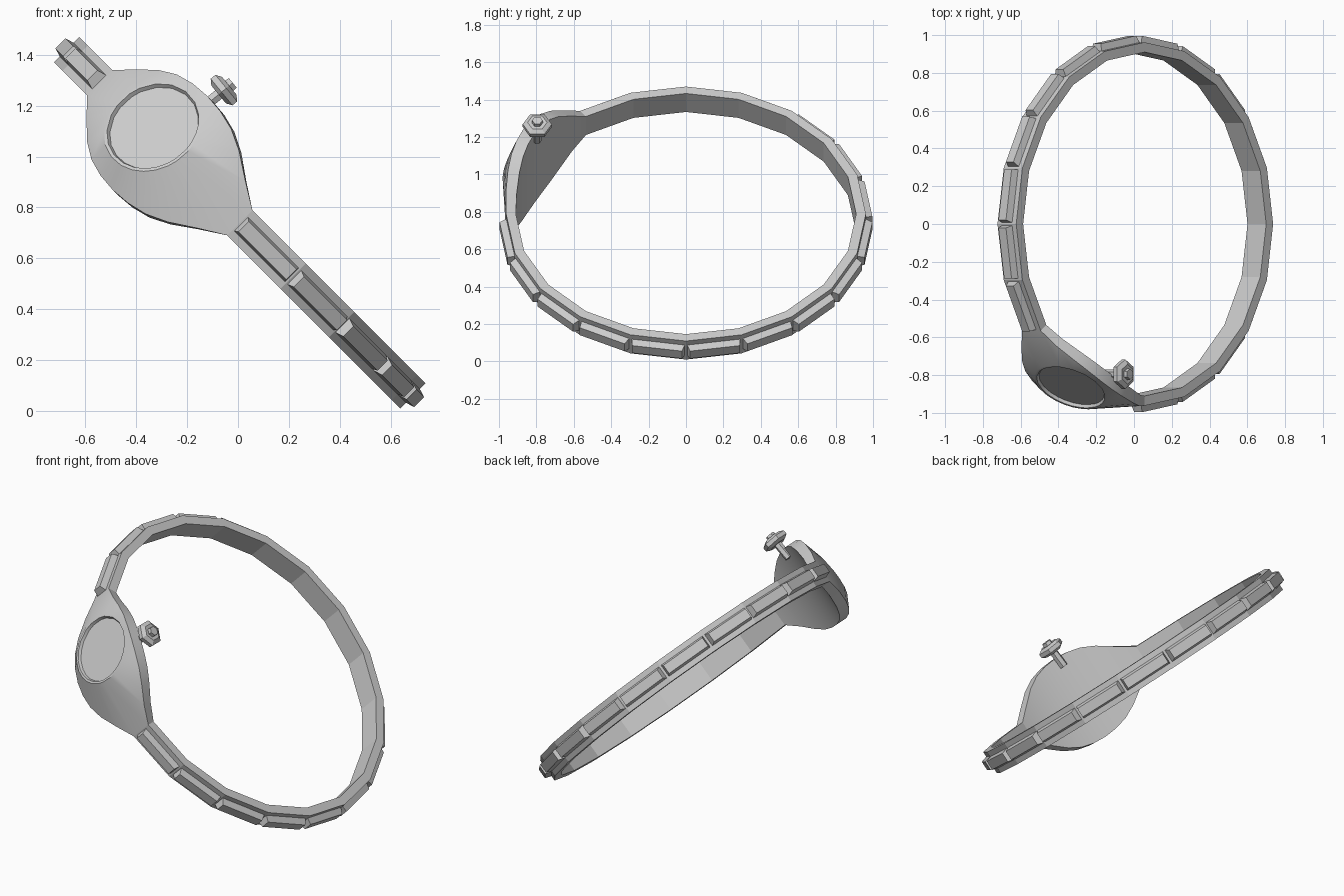
import bpy, bmesh
from math import sin, cos, radians, pi
from mathutils import Vector

if "Cube" in bpy.data.objects:
    bpy.data.objects.remove(bpy.data.objects["Cube"])

# Tilted ring frame: U, Y span the ring plane, A is the ring axis
O = Vector((0.007, 0, 0.74))
U = Vector((1, 0, -1)).normalized()
Y = Vector((0, 1, 0))
A = Vector((1, 0, 1)).normalized()


def P(deg, r, a):
    t = radians(deg)
    return O + U * (r * sin(t)) - Y * (r * cos(t)) + A * a


def finish(name, bm, smooth=None):
    bmesh.ops.recalc_face_normals(bm, faces=bm.faces[:])
    me = bpy.data.meshes.new(name)
    bm.to_mesh(me)
    bm.free()
    ob = bpy.data.objects.new(name, me)
    bpy.context.collection.objects.link(ob)
    if smooth:
        bpy.ops.object.select_all(action='DESELECT')
        ob.select_set(True)
        bpy.context.view_layer.objects.active = ob
        bpy.ops.object.shade_smooth_by_angle(angle=radians(smooth))
    return ob


def loft(bm, loops, caps=True):
    rows = [[bm.verts.new(p) for p in loop] for loop in loops]
    n = len(rows[0])
    for r0, r1 in zip(rows, rows[1:]):
        for i in range(n):
            j = (i + 1) % n
            bm.faces.new((r0[i], r0[j], r1[j], r1[i]))
    if caps:
        bm.faces.new(rows[0])
        bm.faces.new(rows[-1])
    return rows


R_IN, R_OUT, HW, STEP = 0.91, 0.962, 0.07, 18

# Strap: 17 segments of a 20-sided ring, open where the case sits
bm = bmesh.new()
section = [(R_IN, -HW), (R_OUT, -HW), (R_OUT, HW), (R_IN, HW)]
loft(bm, [[P(k * STEP, r, a) for r, a in section] for k in range(18)])
finish("strap", bm)

# Raised links, one tapered block on every strap segment
bm = bmesh.new()
for k in range(17):
    def quad(r, w, t):
        lo, hi = k * STEP, (k + 1) * STEP
        return [P(lo, r, a).lerp(P(hi, r, a), s)
                for s, a in ((t, -w), (1 - t, -w), (1 - t, w), (t, w))]
    loft(bm, [quad(0.95, 0.042, 0.01), quad(1.0, 0.028, 0.07)])
finish("strap_links", bm)

# Case: leaf-shaped outline flaring up to a round bezel with sunken dial
dial_c = Vector((-0.335, -0.865, 1.12))
dial_n = Vector((-0.31, -0.82, 0.48)).normalized()
half = [(27, HW), (21, 0.132), (15, 0.198), (10, 0.237), (5, 0.256)]
stations = ([(-o, w) for o, w in half] + [(0, 0.262)]
            + [(o, w) for o, w in reversed(half)])
outline = [(o, w) for o, w in stations] + [(o, -w) for o, w in reversed(stations)]


def edge(r_end, r_mid):
    return [P(o - 27, r_mid + (r_end - r_mid) * (abs(o) / 27) ** 2, a)
            for o, a in outline]


def circle(r, depth):
    pts = []
    for p in edge(R_OUT, 0.98):
        d = p - dial_c
        d = (d - dial_n * d.dot(dial_n)).normalized()
        pts.append(dial_c + d * r - dial_n * depth)
    return pts


bm = bmesh.new()
rows = loft(bm, [edge(R_IN, R_IN), edge(R_OUT, 0.978), circle(0.203, 0),
                 circle(0.19, 0), circle(0.183, 0.016)], caps=False)
bm.faces.new(rows[-1])
inner, n = rows[0], len(outline)
for i in range(len(stations) - 1):
    bm.faces.new((inner[i], inner[i + 1], inner[n - 2 - i], inner[n - 1 - i]))
finish("watch_case", bm, 35)

# Crown: hexagonal knob with stem and nub
axis = (A + U * 0.1).normalized()
side = axis.cross(Y).normalized()
base = O - U * 0.425 - Y * 0.795 + A * 0.2
profile = [(0, 0.024), (0.1, 0.024), (0.098, 0.052), (0.113, 0.078),
           (0.137, 0.078), (0.152, 0.052), (0.15, 0.03), (0.17, 0.028)]
bm = bmesh.new()
loft(bm, [[base + axis * h + (Y * cos(i * pi / 3) + side * sin(i * pi / 3)) * r
           for i in range(6)] for h, r in profile])
finish("crown", bm)
